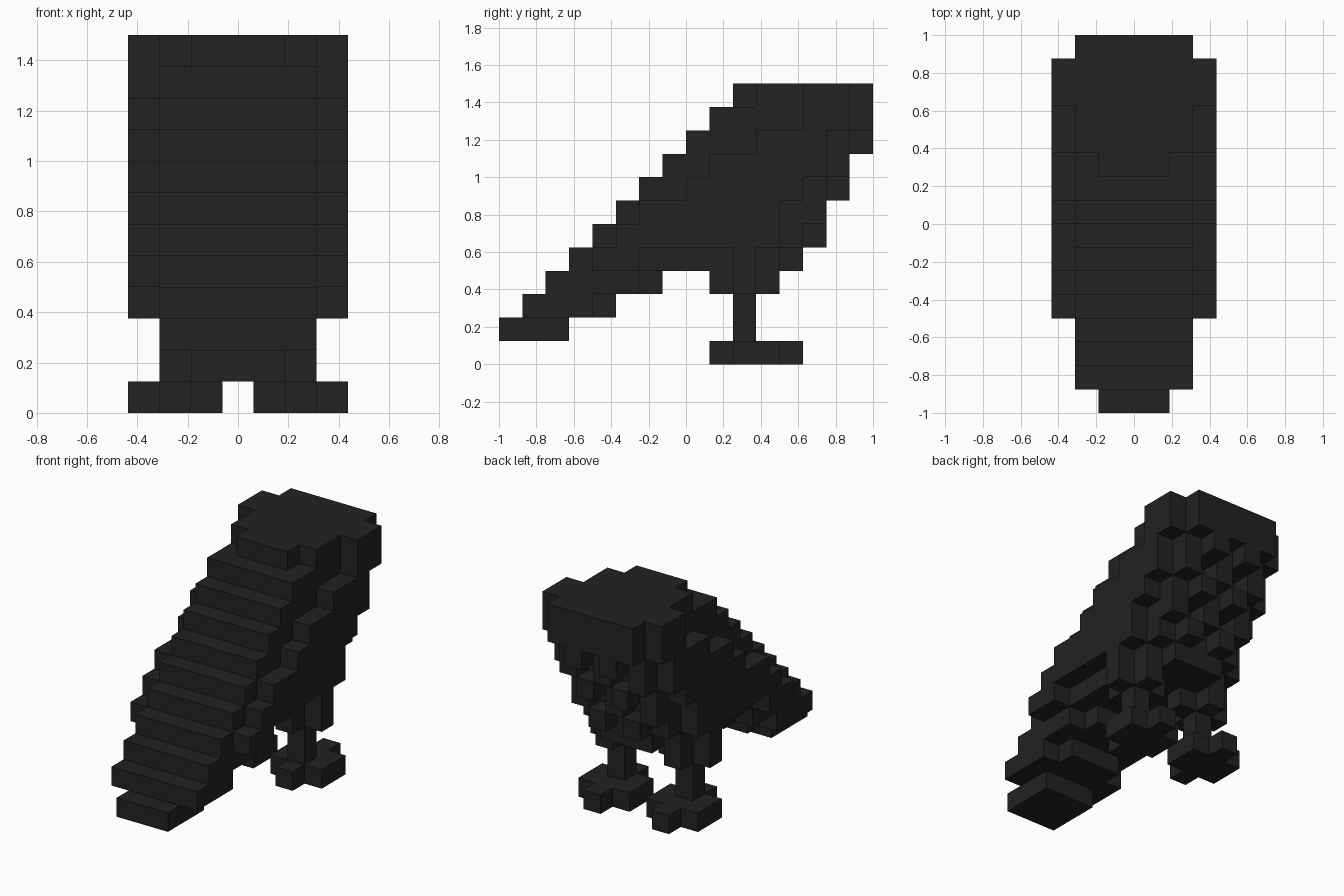
import bpy, bmesh
from mathutils import Vector

cube = bpy.data.objects.get("Cube")
if cube:
    bpy.data.objects.remove(cube, do_unlink=True)

U = 0.125  # size of one block

black = bpy.data.materials.new("charcoal black")
black.use_nodes = True
colour = (0.016, 0.016, 0.016, 1)
black.diffuse_color = colour
bsdf = black.node_tree.nodes["Principled BSDF"]
bsdf.inputs["Base Color"].default_value = colour
bsdf.inputs["Roughness"].default_value = 0.9


def box(x0, x1, y0, y1, z0, z1):
    """Inclusive block of grid cells."""
    return {(x, y, z) for x in range(x0, x1 + 1)
            for y in range(y0, y1 + 1) for z in range(z0, z1 + 1)}


def mirror(cells):
    return {(-x, y, z) for x, y, z in cells}


parts = {}

# Body: layer -> first y, then last y at |x| = 0, 1, 2 (toothed back)
layers = {
    4: (-5, 4, 4, 3), 5: (-4, 4, 5, 4), 6: (-3, 5, 4, 5), 7: (-2, 5, 6, 5),
    8: (-1, 6, 5, 6), 9: (0, 6, 7, 6), 10: (1, 7, 7, 7), 11: (2, 7, 7, 7),
}
body = set()
for z, (start, *ends) in layers.items():
    for x in range(-2, 3):
        first = start + 1 if z == 11 and abs(x) == 2 else start
        body |= box(x, x, first, ends[abs(x)], z, z)
parts["body"] = body

# Tail: stepped slabs narrowing towards the tip
parts["tail"] = (box(-1, 1, -8, -6, 1, 1)
                 | box(-2, 2, -7, -5, 2, 2) | box(-1, 1, -4, -4, 2, 2)
                 | box(-2, 2, -6, -3, 3, 3) | box(-1, 1, -2, -2, 3, 3))

# Wing: one block thick, layer -> y range
wing_rows = {4: (-4, -3), 5: (-3, 3), 6: (-2, 3), 7: (0, 4),
             8: (1, 5), 9: (3, 5), 10: (5, 6), 11: (5, 6)}
wing = set()
for z, (a, b) in wing_rows.items():
    wing |= box(3, 3, a, b, z, z)

# Thigh, shin and foot
thigh = box(2, 2, 1, 3, 3, 3) | box(1, 1, 2, 2, 3, 3) | box(3, 3, 2, 2, 3, 4)
shin = box(2, 2, 2, 2, 1, 2)
foot = box(2, 2, 1, 4, 0, 0) | box(1, 3, 2, 3, 0, 0)

for name, cells in (("wing", wing), ("thigh", thigh), ("shin", shin), ("foot", foot)):
    parts["left_" + name] = cells
    parts["right_" + name] = mirror(cells)

filled = set().union(*parts.values())


def build(name, cells):
    """Make the outer faces of the cells and merge the flat ones."""
    bm = bmesh.new()
    for cell in cells:
        centre = Vector(cell) + Vector((0, 0.5, 0.5))
        for axis in range(3):
            for sign in (-1, 1):
                n = Vector((0, 0, 0))
                n[axis] = sign
                if tuple(int(c + d) for c, d in zip(cell, n)) in filled:
                    continue
                a, b = Vector((0, 0, 0)), Vector((0, 0, 0))
                a[(axis + 1) % 3] = 0.5
                b[(axis + 2) % 3] = 0.5 * sign
                mid = centre + n * 0.5
                bm.faces.new([bm.verts.new((mid + p) * U)
                              for p in (-a - b, a - b, a + b, b - a)])
    bmesh.ops.remove_doubles(bm, verts=bm.verts, dist=0.001)
    bmesh.ops.dissolve_limit(bm, angle_limit=0.01, verts=bm.verts, edges=bm.edges)
    mesh = bpy.data.meshes.new(name)
    bm.to_mesh(mesh)
    bm.free()
    mesh.materials.append(black)
    bpy.context.collection.objects.link(bpy.data.objects.new(name, mesh))


for part_name, part_cells in parts.items():
    build(part_name, part_cells)
